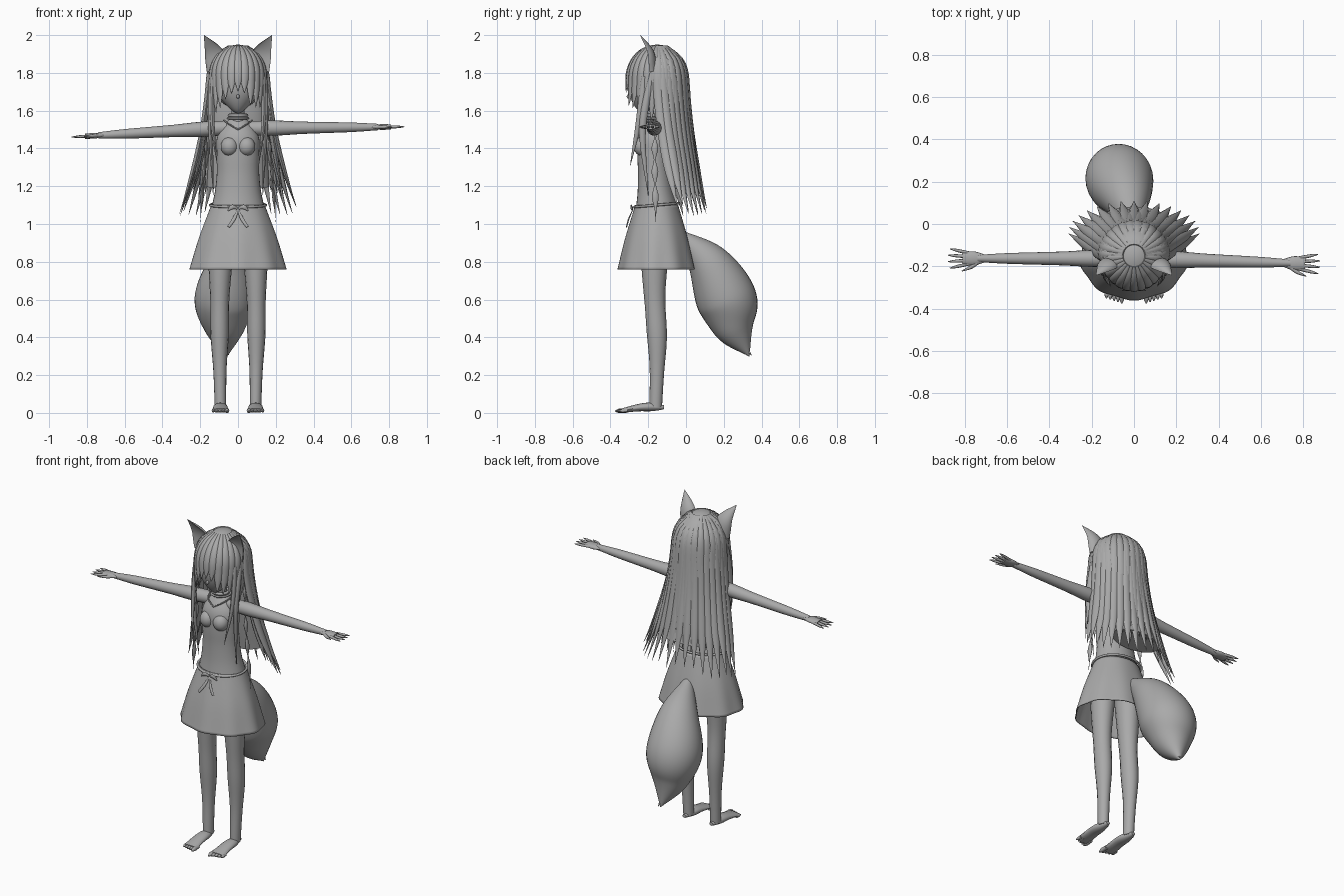
import bpy, bmesh, math, random
from mathutils import Vector

random.seed(4)
default_cube = bpy.data.objects.get("Cube")
if default_cube:
    bpy.data.objects.remove(default_cube, do_unlink=True)

tone = (.4, .4, .4, 1)
grey = bpy.data.materials.new("plain grey")
grey.use_nodes = True
grey.diffuse_color = tone
grey.node_tree.nodes["Principled BSDF"].inputs["Base Color"].default_value = tone
ACROSS, DEEP, UP = Vector((1, 0, 0)), Vector((0, 1, 0)), Vector((0, 0, 1))


def finish(name, bm):
    """Turn a bmesh into a smooth shaded grey object."""
    bmesh.ops.recalc_face_normals(bm, faces=bm.faces)
    mesh = bpy.data.meshes.new(name)
    bm.to_mesh(mesh)
    bm.free()
    mesh.materials.append(grey)
    part = bpy.data.objects.new(name, mesh)
    bpy.context.collection.objects.link(part)
    bpy.ops.object.select_all(action="DESELECT")
    part.select_set(True)
    bpy.context.view_layer.objects.active = part
    bpy.ops.object.shade_smooth_by_angle(angle=math.radians(50))
    return part


def spline(keys, t):
    """Value at t (from start to end) on a smooth curve through evenly spaced keys."""
    first, last = keys[0] * 2 - keys[1], keys[-1] * 2 - keys[-2]
    padded = [first, *keys, last]
    index = min(int(t * (len(keys) - 1)), len(keys) - 2)
    t = t * (len(keys) - 1) - index
    before, start, end, after = padded[index:index + 4]
    slope_in, slope_out = (end - before) / 2, (after - start) / 2
    ease = t * t * (3 - 2 * t)
    return (start + (end - start) * ease + slope_in * t * (1 - t) ** 2
            - slope_out * t * t * (1 - t))


def add_tube(bm, path, widths, flat=1, ref=ACROSS, sides=16, steps=24, caps=True, shape=None):
    """Elliptical tube: widths run along ref, depth is width times flat."""
    path = [Vector(point) for point in path]
    centres = [spline(path, i / steps) for i in range(steps + 1)]
    rings = []
    for i, centre in enumerate(centres):
        along = (centres[min(i + 1, steps)] - centres[max(i - 1, 0)]).normalized()
        across = (ref - along * ref.dot(along)).normalized()
        deep = along.cross(across)
        width = max(spline(widths, i / steps), .001)
        ring = []
        for j in range(sides):
            angle = math.tau * j / sides
            c, s = math.cos(angle), math.sin(angle)
            if shape:
                c, s = shape(c, s, angle, i / steps)
            ring.append(bm.verts.new(centre + (across * c + deep * s * flat) * width))
        rings.append(ring)
    for ring, following in zip(rings, rings[1:]):
        for j in range(sides):
            k = (j + 1) % sides
            bm.faces.new((ring[j], ring[k], following[k], following[j]))
    if caps:
        bm.faces.new(rings[0][::-1])
        bm.faces.new(rings[-1])


def tube(name, path, widths, **options):
    bm = bmesh.new()
    add_tube(bm, path, widths, **options)
    return finish(name, bm)


def ball(name, centre, size, change=None):
    bm = bmesh.new()
    bmesh.ops.create_uvsphere(bm, u_segments=32, v_segments=20, radius=1)
    for vert in bm.verts:
        if change:
            change(vert.co)
        vert.co = Vector(centre) + vert.co * Vector(size)
    return finish(name, bm)


def cord(name, height, centre, radius, flat, thickness, tilt=0):
    """Thin closed cord around the body, lower at the front when tilted."""
    turns = [math.tau * i / 24 for i in range(25)]
    path = [(radius * math.sin(a), centre - radius * flat * math.cos(a),
             height - tilt * math.cos(a)) for a in turns]
    return tube(name, path, (thickness, thickness), ref=UP, sides=8, steps=48)


def narrow_jaw(co):
    low = max(0, -co.z)
    co.x *= 1 - low * low / 2
    co.y -= low * low * (.3 + co.y / 3)


def lift_over_face(co):
    if co.y < 0 and co.z < .1:
        co.y *= .6


def hem_wave(c, s, angle, t):
    k = 1 + .02 * t * math.sin(angle * 9)
    return c * k, s * k


def hollow_front(c, s, angle, t):
    return c, max(s, -.3 * s)


# Head, neck and dress bodice
ball("head", (0, -.185, 1.735), (.118, .122, .15), narrow_jaw)
ball("nose", (0, -.302, 1.675), (.008, .012, .012))
tube("neck", [(0, -.165, 1.48), (0, -.18, 1.64)], (.045, .036, .036))
tube("bodice", [(0, -.155, 1.07), (0, -.165, 1.24), (0, -.17, 1.4), (0, -.16, 1.57)],
     (.145, .122, .112, .112, .108, .035), flat=.78, sides=32)

# Flared skirt with a gently waved hem
skirt = tube("skirt", [(0, -.155, 1.1), (0, -.155, .76)], (.142, .205, .255),
             flat=.8, sides=72, caps=False, shape=hem_wave)
cloth = skirt.modifiers.new("cloth", "SOLIDIFY")
cloth.thickness = .005

# Belt and collar
cord("belt", 1.1, -.155, .148, .8, .007, tilt=.01)
cord("collar", 1.575, -.172, .046, 1, .009)
cord("collar_edge", 1.56, -.17, .054, 1, .006)

for side, s in (("left", 1), ("right", -1)):
    ball(side + "_bust", (.045 * s, -.232, 1.41), (.046, .045, .05))

    # Bow and necklace
    tube(side + "_bow_loop", [(0, -.28, 1.08), (.03 * s, -.29, 1.09), (.055 * s, -.285, 1.07)],
         (.003, .012, .003), flat=.4, ref=UP, sides=8)
    tube(side + "_bow_tail", [(0, -.28, 1.08), (.02 * s, -.302, 1.03), (.05 * s, -.315, .985)],
         (.004, .009, .008), flat=.4, sides=8)
    tube(side + "_necklace", [(.075 * s, -.17, 1.55), (.05 * s, -.222, 1.53), (0, -.243, 1.5)],
         (.004, .004), ref=UP, sides=8)

    # Arm and hand, the right arm sloping down a little more
    slope, sway = (.01, -.03) if s > 0 else (-.06, 0)

    def arm(x, forward=0):
        return s * x, -.163 + sway * x - forward, 1.507 + slope * (x - .1)

    tube(side + "_arm", [arm(.06), arm(.74)], (.038, .04, .033, .029, .025, .017), ref=DEEP)
    tube(side + "_palm", [arm(.7), arm(.81)], (.016, .033, .03), flat=.45, ref=DEEP)
    for i in range(4):
        spread = (i - 1.5) * .017
        length = .885 - .009 * abs(i - 1.5)
        tube(side + "_finger", [arm(.78, spread), arm(length, spread * 1.8)],
             (.008, .008, .007, .002), ref=DEEP, sides=8)
    tube(side + "_thumb", [arm(.73, .01), arm(.77, .04), arm(.815, .06)],
         (.01, .009, .002), ref=UP, sides=8)

    # Leg, foot and toes
    tube(side + "_leg", [(.09 * s, -.165, .95), (.096 * s, -.167, .65),
                         (.097 * s, -.152, .35), (.093 * s, -.16, .03)],
         (.075, .062, .05, .048, .035, .03), flat=1.1)
    tube(side + "_foot", [(.093 * s, -.116, .03), (.093 * s, -.23, .03), (.093 * s, -.34, .012)],
         (.012, .035, .04, .045), flat=.85, shape=lambda c, sn, angle, t: (c, sn * (1 - .7 * t)))
    for i in range(5):
        x = s * (.058 + i * .018)
        end = -.376 + i * .006
        size = .012 if i == 0 else .009
        tube(side + "_toe", [(x, -.31, .013), (x, end, .01)], (size, size, size, .003), sides=8)

    # Pointed ear with a hollow front
    tube(side + "_ear", [(.105 * s, -.195, 1.82), (.13 * s, -.205, 1.91), (.18 * s, -.243, 2)],
         (.062, .048, .001), flat=.7, sides=20, shape=hollow_front)

    # Long locks before the shoulder and a twisted one beside the arm
    tube(side + "_front_lock", [(.135 * s, -.22, 1.78), (.135 * s, -.25, 1.54), (.11 * s, -.295, 1.31)],
         (.016, .018, .012, .001), flat=.7, ref=DEEP, sides=8)
    tube(side + "_temple_lock", [(.145 * s, -.18, 1.8), (.145 * s, -.23, 1.5), (.13 * s, -.2, 1.15)],
         (.016, .02, .014, .001), flat=.7, ref=DEEP, sides=8)
    tube(side + "_twisted_lock", [(.15 * s, -.15, 1.7), (.17 * s, -.165, 1.4), (.2 * s, -.16, 1.01)],
         [.018, .005] * 6 + [.001], flat=.5, ref=DEEP, sides=8, steps=48)


def hair_point(angle, fall, tip, flare, drift):
    """Point on hair that follows the domed head, then flares and drifts back."""
    z = 1.94 + (tip - 1.94) * fall
    dome = max(0, (z - 1.78) / .17)
    reach = .15 * math.sqrt(1 - dome * dome)
    return ((reach + flare * fall * fall) * math.sin(angle),
            -.15 + drift * fall * fall + reach * math.cos(angle), z)


def hair_layer(name, count, first, last, tip, flare, drift, widths):
    """Fan of tapering locks; angle is measured from the back, tip is a rule of it."""
    bm = bmesh.new()
    for i in range(count):
        angle = math.radians(first + (last - first) * i / (count - 1))
        end = tip(angle) + random.uniform(-.03, .03)
        path = [hair_point(angle, fall / 12, end, flare, drift) for fall in range(13)]
        tangent = Vector((math.cos(angle), -math.sin(angle), 0))
        add_tube(bm, path, widths, flat=.5, ref=tangent, sides=8)
    finish(name, bm)


# Hair cap, back curtain, flowing locks and fringe
ball("hair_cap", (0, -.152, 1.78), (.142, .16, .17), lift_over_face)
tube("hair_curtain", [(0, -.085, 1.85), (0, -.07, 1.6), (0, -.03, 1.38), (0, .01, 1.2)],
     (.125, .145, .155, .165), flat=.45, sides=32)
hair_layer("outer_back_hair", 17, -92, 92, lambda a: 1.07, .16, .11, (.012, .026, .026, .024, .001))
hair_layer("inner_back_hair", 14, -88, 88, lambda a: 1.16, .09, .08, (.012, .03, .03, .026, .001))
hair_layer("fringe", 13, 96, 264, lambda a: 1.7 - .13 * abs(math.sin(a)), -.01, -.02,
           (.01, .022, .025, .02, .001))

# Bushy tail with a small pointed tuft
tube("tail", [(0, -.03, .95), (-.035, .12, .79), (-.07, .215, .6), (-.07, .26, .44), (-.058, .335, .3)],
     (.02, .115, .16, .105, .002), sides=32, steps=36)
tube("tail_tuft", [(-.06, .3, .36), (-.05, .348, .305)], (.02, .001), sides=8)
